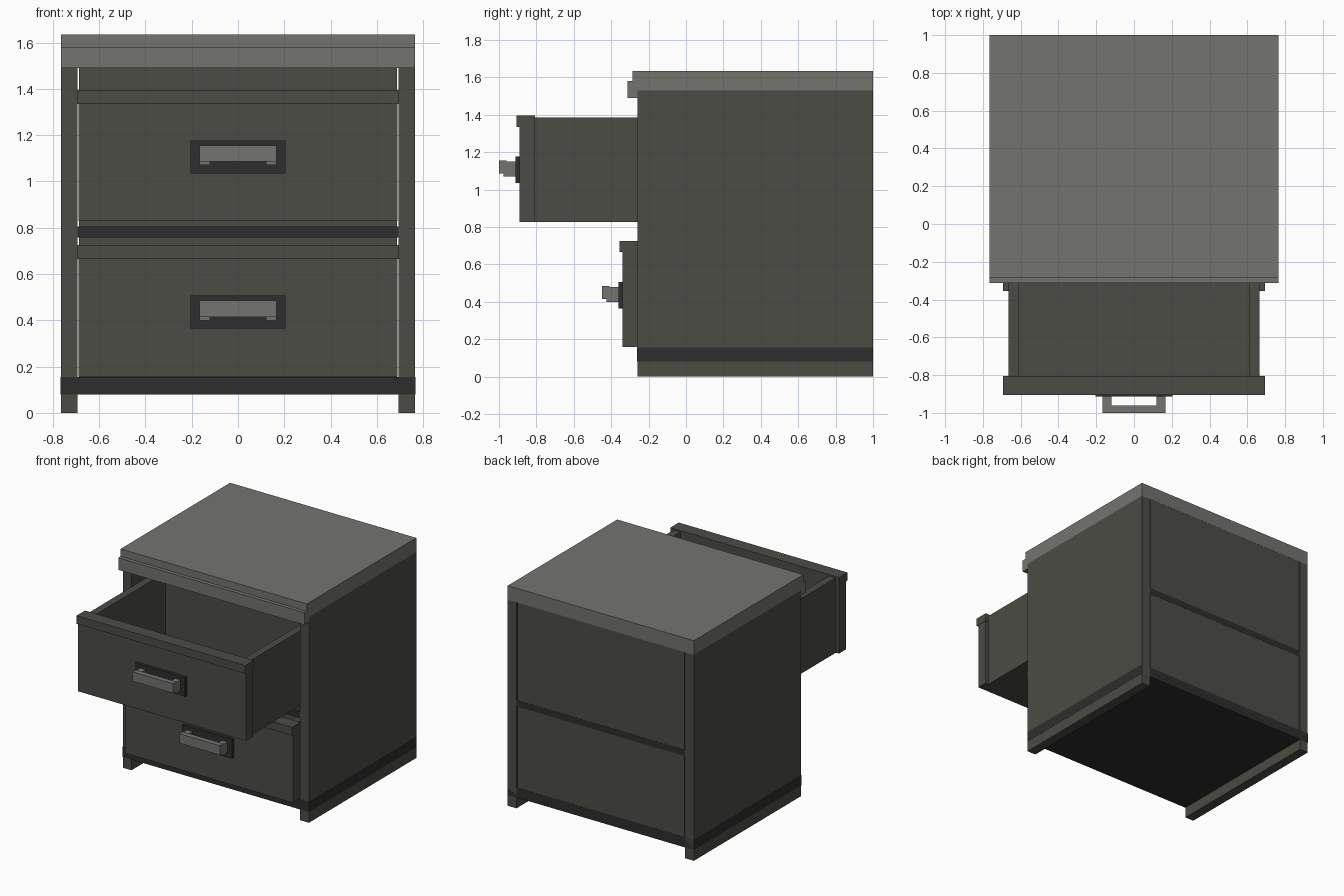
import bpy
import bmesh

cube = bpy.data.objects.get("Cube")
if cube:
    bpy.data.objects.remove(cube, do_unlink=True)


def material(name, rgb):
    m = bpy.data.materials.new(name)
    m.use_nodes = True
    colour = (*rgb, 1)
    m.diffuse_color = colour
    m.node_tree.nodes["Principled BSDF"].inputs["Base Color"].default_value = colour
    return m


BODY = material("dark olive grey", (0.072, 0.072, 0.061))
LIGHT = material("mid grey", (0.172, 0.172, 0.16))
DARK = material("charcoal", (0.027, 0.027, 0.028))


def boxes(name, mat, *extents):
    """One object made of boxes, each given as (x0, x1), (y0, y1), (z0, z1)."""
    bm = bmesh.new()
    for ext in extents:
        verts = bmesh.ops.create_cube(bm, size=1)["verts"]
        for v in verts:
            v.co = [(a + b) / 2 + c * (b - a) for c, (a, b) in zip(v.co, ext)]
    mesh = bpy.data.meshes.new(name)
    bm.to_mesh(mesh)
    bm.free()
    mesh.materials.append(mat)
    obj = bpy.data.objects.new(name, mesh)
    bpy.context.collection.objects.link(obj)
    return obj


def wide(half):
    return (-half, half)


W, FRONT, BACK = 0.765, -0.26, 1.0
DEPTH = (FRONT, BACK)

# Cabinet carcass; side panels run down to form the feet
for side, x in (("right", (-W, -0.693)), ("left", (0.693, W))):
    boxes(side + "_side_panel", BODY, (x, DEPTH, (0, 1.53)))
boxes("back_panel", BODY, (wide(0.687), (0.94, BACK - 0.001), (0.15, 1.53)))
boxes("base_board", DARK, (wide(W + 0.001), (FRONT - 0.001, BACK), (0.08, 0.155)))
boxes("middle_shelf", DARK, (wide(0.693), DEPTH, (0.757, 0.805)))

# Worktop with a front lip
boxes("worktop", LIGHT, (wide(W), (-0.285, BACK), (1.53, 1.635)))
boxes("worktop_lip", LIGHT, (wide(W), (-0.313, FRONT), (1.49, 1.58)))


def drawer(label, dy, dz):
    """Open-topped drawer with its front, grip rail and handle."""
    def add(part, mat, *extents):
        obj = boxes(label + "_drawer_" + part, mat, *extents)
        obj.location = (0, dy, dz)

    length, height = (-0.81, 0.075), (0.828, 1.385)
    add("tray", BODY,
        ((-0.665, -0.61), length, height),
        ((0.61, 0.665), length, height),
        (wide(0.61), (0.02, 0.075), height),
        (wide(0.61), (-0.81, 0.02), (0.828, 0.88)))
    add("front", BODY, (wide(0.69), (-0.89, -0.81), (0.828, 1.335)))
    add("rail", BODY, (wide(0.693), (-0.905, -0.806), (1.335, 1.395)))
    add("handle_plate", DARK, (wide(0.205), (-0.912, -0.89), (1.035, 1.177)))
    arm_y, arm_z = (-0.975, -0.91), (1.07, 1.15)
    add("handle", LIGHT,
        (wide(0.167), (-1.0, -0.96), (1.085, 1.155)),
        ((-0.167, -0.12), arm_y, arm_z),
        ((0.12, 0.167), arm_y, arm_z))


drawer("upper", 0, 0)
drawer("lower", 0.55, -0.67)
